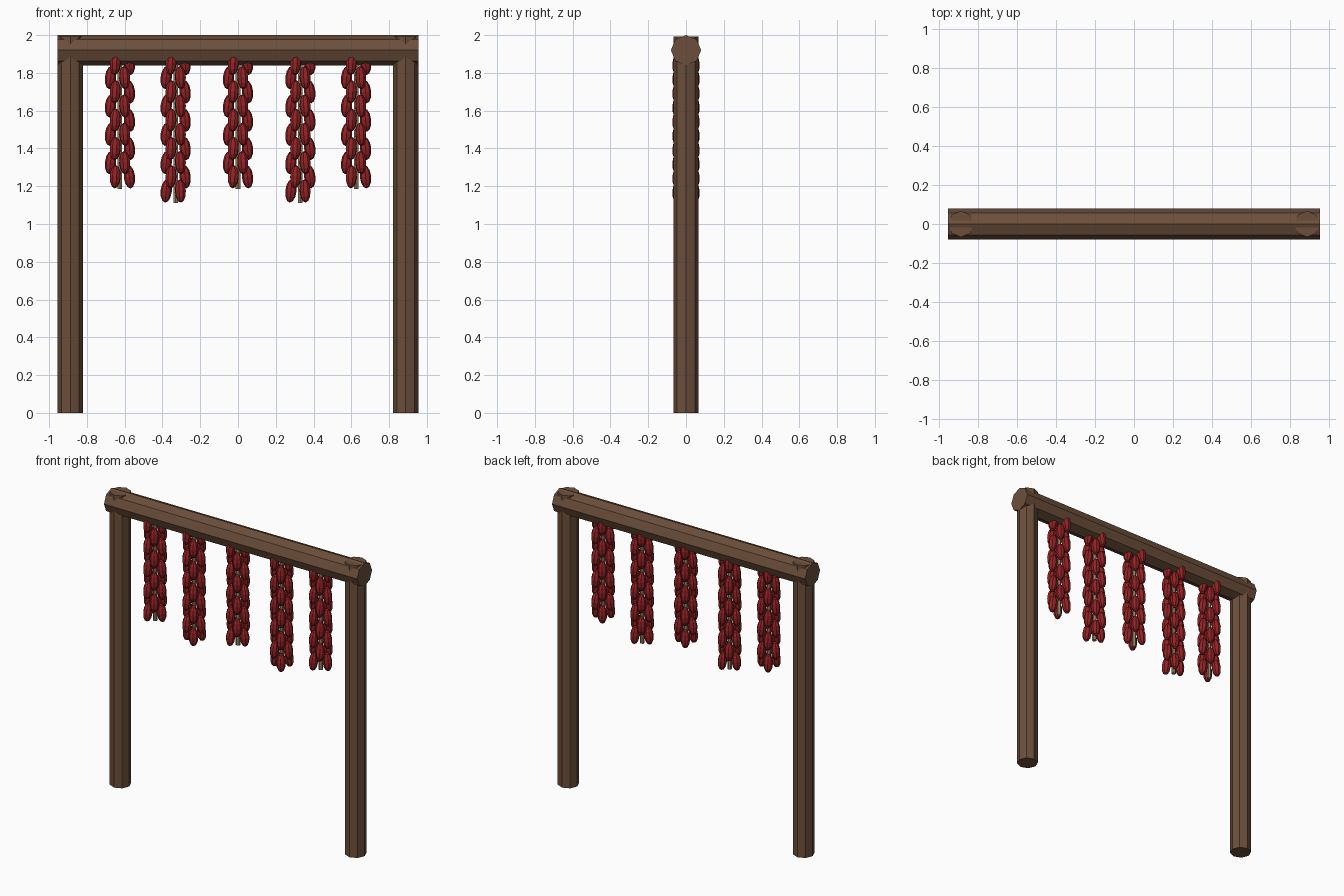
import bpy, math
from mathutils import Matrix, Vector
import bmesh

if "Cube" in bpy.data.objects:
    bpy.data.objects.remove(bpy.data.objects["Cube"])


def material(name, rgb):
    m = bpy.data.materials.new(name)
    m.diffuse_color = (*rgb, 1)
    m.use_nodes = True
    m.node_tree.nodes["Principled BSDF"].inputs["Base Color"].default_value = m.diffuse_color
    return m


WOOD = material("brown wood", (0.150, 0.078, 0.043))
RED = material("chilli red", (0.300, 0.016, 0.018))
CORD = material("tan cord", (0.30, 0.22, 0.12))


def make_object(name, bm, mat):
    me = bpy.data.meshes.new(name)
    bm.to_mesh(me)
    bm.free()
    me.materials.append(mat)
    ob = bpy.data.objects.new(name, me)
    bpy.context.collection.objects.link(ob)
    return ob


def rod(name, a, b, r, sides, mat):
    """Straight prism between two points, with a corner on the axis planes."""
    a, b = Vector(a), Vector(b)
    bm = bmesh.new()
    q = (b - a).to_track_quat('Z', 'Y').to_matrix().to_4x4()
    bmesh.ops.create_cone(bm, cap_ends=True, segments=sides, radius1=r, radius2=r,
                          depth=(b - a).length,
                          matrix=Matrix.Translation((a + b) / 2) @ q)
    return make_object(name, bm, mat)


# Frame: two octagonal posts and a crossbeam
for side, x in (("left", -0.888), ("right", 0.888)):
    rod(side + "_post", (x, 0, 0), (x, 0, 1.993), 0.067, 8, WOOD)
rod("crossbeam", (-0.955, 0, 1.92), (0.955, 0, 1.92), 0.08, 8, WOOD)

# Hanging strings: layers of three chillies, every other layer turned 60 degrees
STEP, TOP = 0.075, 1.85
strings = [(-0.625, 9), (-0.33, 10), (0.0, 9), (0.33, 10), (0.625, 9)]
for n, (x, layers) in enumerate(strings, 1):
    rod(f"cord_{n}", (x, 0, TOP - STEP * layers + 0.01), (x, 0, 1.9), 0.014, 6, CORD)
    bm = bmesh.new()
    for i in range(layers):
        for k in range(3):
            ang = math.radians(120 * k + 60 * (i % 2))
            m = (Matrix.Translation((x, 0, TOP - STEP * i))
                 @ Matrix.Rotation(ang, 4, 'Z')
                 @ Matrix.Translation((0.05, 0, 0))
                 @ Matrix.Rotation(math.radians(-6), 4, 'Y')
                 @ Matrix.Diagonal((0.03, 0.03, 0.062, 1)))
            bmesh.ops.create_uvsphere(bm, u_segments=8, v_segments=6, radius=1, matrix=m)
    make_object(f"chilli_string_{n}", bm, RED)
